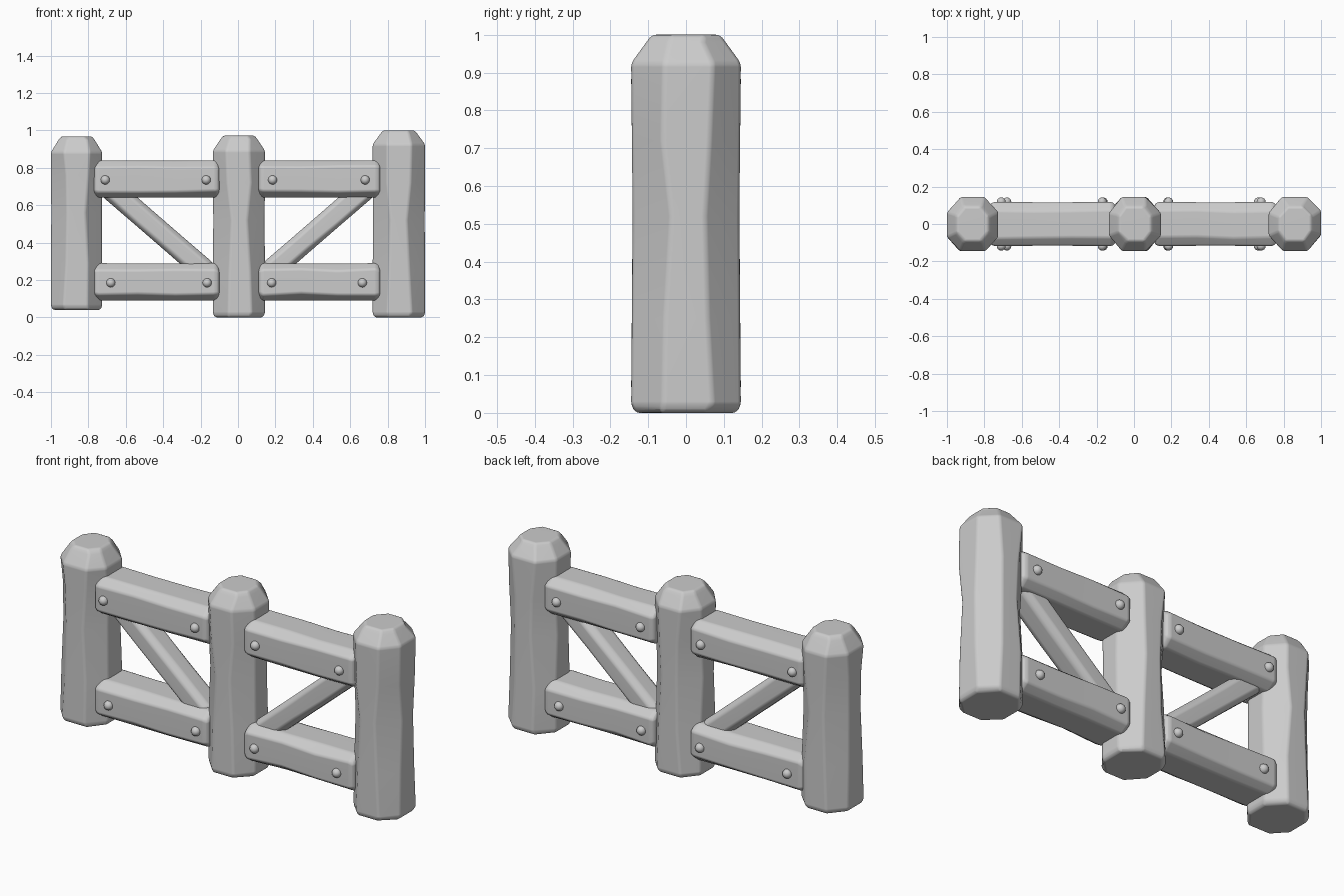
import bpy, bmesh, math, random
from mathutils import Vector, Matrix

if "Cube" in bpy.data.objects:
    bpy.data.objects.remove(bpy.data.objects["Cube"])

random.seed(4)


def finish(name, bm, matrix, bevel=0.0):
    bmesh.ops.recalc_face_normals(bm, faces=bm.faces)
    bm.transform(matrix)
    me = bpy.data.meshes.new(name)
    bm.to_mesh(me)
    bm.free()
    ob = bpy.data.objects.new(name, me)
    bpy.context.collection.objects.link(ob)
    for p in me.polygons:
        p.use_smooth = True
    if bevel:
        m = ob.modifiers.new("soft_edges", 'BEVEL')
        m.width = bevel
        m.segments = 3
        m.limit_method = 'ANGLE'
        m.angle_limit = math.radians(20)
        n = ob.modifiers.new("normals", 'WEIGHTED_NORMAL')
        n.keep_sharp = False
    return ob


def log(name, rings, matrix, bevel, jitter):
    """Loft an eight-sided log along z; ring = (z, half x, half y, flat x, flat y)."""
    bm = bmesh.new()
    loops = []
    for z, a, b, c, d in rings:
        pts = [(a, d), (c, b), (-c, b), (-a, d), (-a, -d), (-c, -b), (c, -b), (a, -d)]
        loop = []
        for x, y in pts:
            j = random.uniform(-jitter, jitter)
            # slide each corner along its flat so the outer size is kept
            if abs(x) == a:
                y += j
            else:
                x += j
            loop.append(bm.verts.new((x, y, z)))
        loops.append(loop)
    for lo, hi in zip(loops, loops[1:]):
        for i in range(8):
            k = (i + 1) % 8
            bm.faces.new((lo[i], lo[k], hi[k], hi[i]))
    bm.faces.new(loops[0][::-1])
    bm.faces.new(loops[-1])
    return finish(name, bm, matrix, bevel)


# Posts: rounded foot, waisted corners, chamfered top
def post(name, x, half, z0, z1, shoulder):
    f = 0.064
    rings = [(z0, half - .012, .133, f - .006, f - .006),
             (z0 + .02, half, .145, f, f),
             (z0 + .25, half, .143, f - .006, f - .006),
             (z0 + .52, half - .002, .141, f - .018, f - .018),
             (z0 + .72, half, .143, f - .008, f - .008),
             (z1 - shoulder, half, .145, f, f),
             (z1 - .02, half - .04, .105, .05, .05),
             (z1, half - .055, .09, .042, .042)]
    log(name, rings, Matrix.Translation((x, 0, 0)), .018, .008)


post("left_post", -.863, .137, .04, .968, .085)
post("middle_post", .005, .139, 0, .972, .08)
post("right_post", .86, .14, 0, 1.0, .075)


# Beam between two points in the xz plane; local x is its height, local y its depth
def beam(name, p, q, high, deep, bevel, jitter):
    p, q = Vector((p[0], 0, p[1])), Vector((q[0], 0, q[1]))
    axis = (q - p).normalized()
    depth = Vector((0, 1, 0))
    up = depth.cross(axis)
    rot = Matrix((up, depth, axis)).transposed().to_4x4()
    length = (q - p).length
    rings = []
    for t, s in ((0, .9), (.03, 1), (.35, .985), (.65, .985), (.97, 1), (1, .9)):
        rings.append((t * length, high * s, deep * s, high * .66 * s, deep * .6 * s))
    log(name, rings, Matrix.Translation(p) @ rot, bevel, jitter)


# Bolt heads on both faces
def bolt(name, x, z):
    for side, label in ((-1, "front"), (1, "back")):
        bm = bmesh.new()
        bmesh.ops.create_uvsphere(bm, u_segments=16, v_segments=10, radius=.024)
        finish(f"{name}_{label}", bm, Matrix.Translation((x, side * .118, z)))


# Rails with their bolts
for level, z, bolts in (("top", .74, (-.71, -.17, .185, .68)),
                        ("bottom", .19, (-.68, -.165, .18, .665))):
    beam(f"{level}_left_rail", (-.77, z), (-.10, z), .1, .118, .022, .006)
    beam(f"{level}_right_rail", (.11, z), (.76, z), .1, .118, .022, .006)
    for i, x in enumerate(bolts):
        bolt(f"{level}_bolt_{i + 1}", x, z - .005)

# Diagonal braces
for side, s in (("left", -1), ("right", 1)):
    beam(f"{side}_brace", (s * .69, .695), (s * .165, .24), .06, .07, .016, .004)
